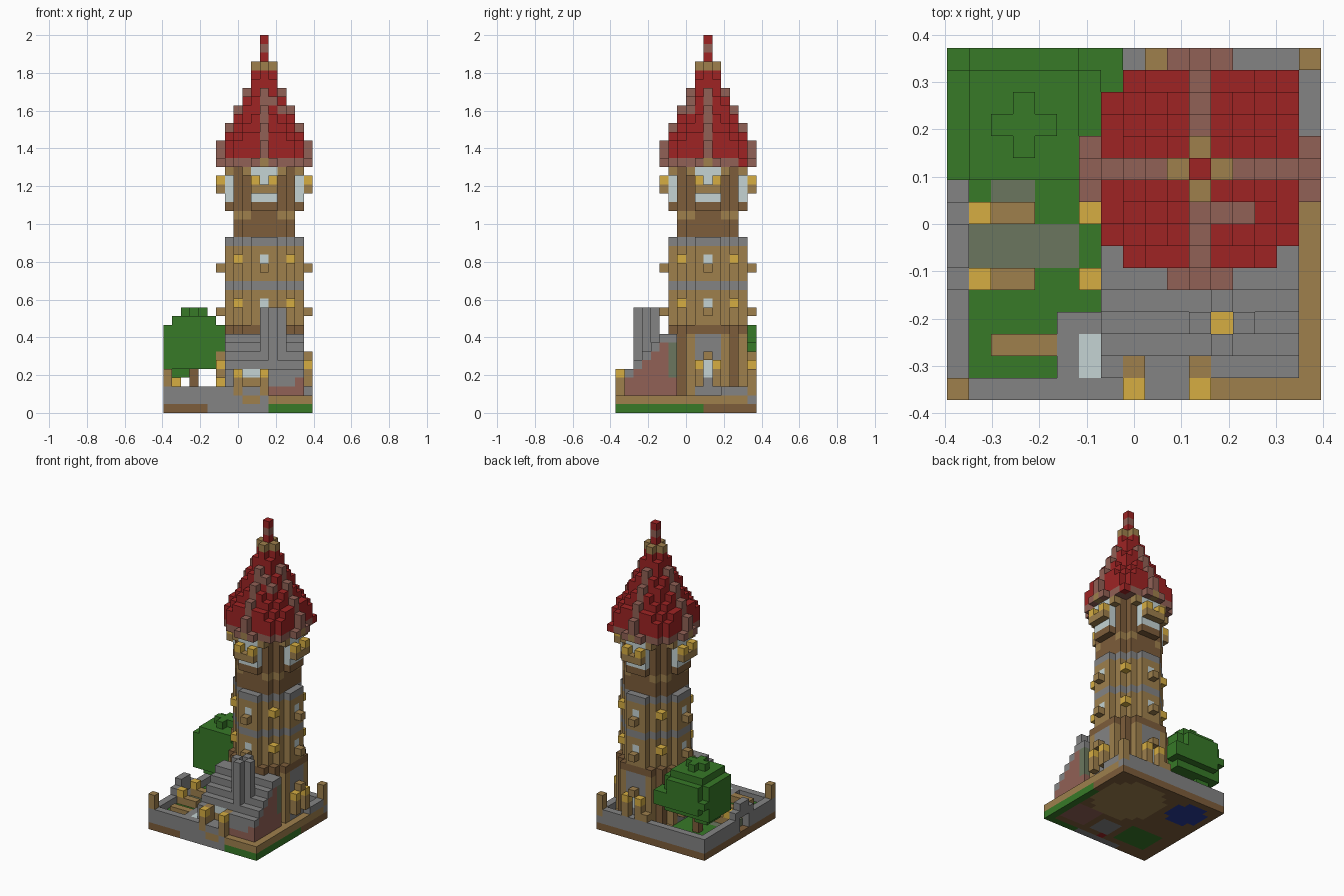
import bpy, bmesh
from mathutils import Vector

if "Cube" in bpy.data.objects:
    bpy.data.objects.remove(bpy.data.objects["Cube"], do_unlink=True)

NX, NY, NZ = 17, 16, 43          # size in blocks
V = 2 / NZ                       # block edge
CX, CY = 11, 10                  # tower axis


def linear(c):
    return c / 12.92 if c < 0.04 else ((c + 0.055) / 1.055) ** 2.4


PALETTE = {
    "red": (.62, .14, .14), "mauve": (.57, .38, .335), "tan": (.62, .50, .30),
    "brown": (.49, .365, .23), "grey": (.515, .515, .515), "green": (.215, .475, .155),
    "yellow": (.84, .68, .26), "pale_blue": (.77, .83, .83),
    "moss": (.42, .465, .37), "blue": (.16, .23, .6)}
MATS = {}
for name, rgb in PALETTE.items():
    m = bpy.data.materials.new(name)
    m.use_nodes = True
    col = [linear(c) for c in rgb] + [1]
    m.diffuse_color = col
    bsdf = next(n for n in m.node_tree.nodes if n.type == 'BSDF_PRINCIPLED')
    bsdf.inputs["Base Color"].default_value = col
    MATS[name] = m
ORDER = list(MATS)

cells = {}                       # block -> (part, colour)


def box(part, col, i, j, k):
    """Fill a block range; each axis is a number or an inclusive pair."""
    r = [range(a[0], a[1] + 1) if isinstance(a, tuple) else (a,) for a in (i, j, k)]
    for x in r[0]:
        for y in r[1]:
            for z in r[2]:
                cells[x, y, z] = (part, col)


def disc(part, col, r2, k):
    """Round tower slab; col is a colour or a rule of the offsets."""
    for dx in range(-5, 6):
        for dy in range(-5, 6):
            if dx * dx + dy * dy <= r2:
                c = col(abs(dx), abs(dy)) if callable(col) else col
                box(part, c, CX + dx, CY + dy, k)


def four(part, col, out, side, k):
    """Repeat blocks on the tower's four faces, mirrored sideways."""
    for s in {side, -side}:
        for x, y in ((out, s), (-out, s), (s, out), (s, -out)):
            box(part, col, CX + x, CY + y, k)


# Ground slab
box("ground", "brown", (0, 16), (0, 15), 0)
box("ground", "green", (2, 6), (2, 5), 0)
box("ground", "blue", (1, 5), (11, 13), 0)
box("ground", "blue", (2, 4), (10, 14), 0)
box("ground", "mauve", (12, 15), (2, 5), 0)
box("ground", "grey", (8, 10), (2, 4), 0)
box("ground", "red", 8, 1, 0)
disc("ground", "tan", 20, 0)
box("ground", "green", (12, 16), 0, 0)
box("ground", "green", 16, (0, 9), 0)
box("lawn", "green", (0, 6), (0, 15), 1)
box("courtyard", "tan", (7, 16), (0, 15), 1)

# Perimeter wall, gate and corner posts
box("wall", "grey", (5, 11), 0, 0)
box("wall", "grey", (0, 11), 0, (1, 2))
box("wall", "tan", (9, 10), 0, 1)
box("wall", "grey", 0, (0, 15), (1, 2))
box("wall", "grey", (0, 16), 15, (1, 2))
box("wall", "grey", 16, (12, 15), 2)
for j in (6, 7):
    for k in (1, 2):
        cells.pop((0, j, k))
box("gate_arch", "grey", 0, (6, 7), (3, 4))
for j in (5, 8):
    box("gate_arch", "grey", 0, j, 3)
box("corner_post", "tan", 0, 0, (3, 4))
box("corner_post", "tan", 16, 15, (2, 4))
box("wall_post", "tan", 9, 15, 3)

# Garden path, rails, bench and low terrace
box("path", "moss", (1, 5), (6, 7), 1)
box("path", "moss", (2, 3), 9, 1)
for j in (5, 8):
    box("garden_rail", "tan", (2, 3), j, 2)
    for i in (1, 6):
        box("garden_post", "tan", i, j, 2)
        box("garden_lantern", "yellow", i, j, 3)
box("bench", "tan", (2, 4), 2, 2)
box("terrace", "grey", (5, 6), (1, 3), 2)
box("terrace_window", "pale_blue", 6, (1, 2), 2)


# Tower base
def base_rule(a, b):
    lo = min(a, b)
    return "tan" if lo == 2 else "brown" if lo == 3 else "grey"


disc("tower_base", base_rule, 20, (1, 8))
disc("tower_base", "brown", 20, 9)
four("base_window", "pale_blue", 4, 0, (4, 5))
four("base_lantern_post", "tan", 5, 1, (3, 4))
four("base_lantern", "yellow", 5, 1, 5)

# Lean-to annex: plastered walls under a stepped roof
for j in range(1, 7):
    top = min(3 + j, 8)
    box("annex_walls", "mauve", (7, 15), j, (1, top - 1))
    box("annex_roof", "grey", (7, 15), j, top)
box("annex_front", "grey", (7, 14), 1, 3)
box("annex_side_door", "moss", 15, 6, (4, 7))

# Recessed doorway and porch lanterns
for i in (9, 10):
    for k in (3, 4):
        cells.pop((i, 1, k))
box("doorstep", "grey", (9, 10), 1, 2)
box("door", "tan", (9, 10), 2, 3)
box("door_window", "pale_blue", (9, 10), 2, 4)
for i in (8, 11):
    box("porch_post", "tan", i, (0, 1), (2, 4))
    box("porch_lantern", "yellow", i, 0, 4)

# Chimney with fire in the middle
box("chimney", "grey", (11, 13), 3, (5, 11))
box("chimney", "grey", 12, (2, 4), (5, 11))
box("chimney_fire", "yellow", 12, 3, 10)
cells.pop((12, 3, 11))

# Main shaft with stone bands, windows, ledges and corner lanterns
disc("tower_shaft", "tan", 17, (10, 18))
for k in (14, 19):
    disc("stone_band", "grey", 17, k)
for k in (12, 17):
    four("shaft_window", "pale_blue", 4, 0, k)
    four("shaft_lantern", "yellow", 3, 3, k)
for k in (6, 11, 16):
    four("window_ledge", "tan", 5, 0, k)

# Upper room with bay windows and railings
disc("upper_room", "brown", 13, (20, 27))
four("upper_bracket", "tan", 3, 2, 22)
for s in (0, 1):
    four("bay_sill", "brown", 4, s, 23)
    four("bay_window", "pale_blue", 4, s, (24, 27))
    four("balcony_rail", "tan", 5, s, 25)
four("balcony_lantern", "yellow", 5, 1, 26)
four("eave_bracket", "tan", 4, 2, 27)


# Conical spire: red layers with a ridge on each side
def roof_rule(a, b):
    return "mauve" if min(a, b) == 0 else "red"


disc("roof_eave", "mauve", 26, 28)
box("roof_eave", "red", 15, 14, 28)
four("eave_key", "tan", 5, 0, 28)
for k in range(29, 37):
    disc("roof", roof_rule, min(25, ((40 - k) / 2) ** 2), k)
box("roof_patch", "mauve", 12, 8, 35)
box("roof_patch", "mauve", 13, 8, 34)
for k in (37, 38):
    disc("spire", "red", ((40 - k) / 2) ** 2, k)
disc("spire_collar", "tan", 1, 39)
for k, c in enumerate(("red", "mauve", "red")):
    box("spire_tip", c, CX, CY, 40 + k)

# Tree: a rounded crown, flattened along the back wall
box("tree_trunk", "brown", 3, 12, (2, 5))
for i in range(0, 7):
    for j in range(10, 16):
        for k in range(6, 10) if j == 15 else range(5, 12):
            d = ((i - 3) / 4) ** 2 + ((j - 12) / 4.6) ** 2 + ((k - 7) / 4.18) ** 2
            if d <= 1 and (i, j, k) not in cells:
                box("tree_crown", "green", i, j, k)
box("tree_crown", "green", (1, 2), (11, 13), 4)
box("tree_crown", "green", (6, 7), (14, 15), (6, 7))

# Turn each part into a mesh of its exposed block faces
AXES = [Vector(a) * s for a in ((1, 0, 0), (0, 1, 0), (0, 0, 1)) for s in (1, -1)]
parts = {}
for cell, (part, col) in cells.items():
    parts.setdefault(part, []).append((cell, col))
for part, blocks in parts.items():
    bm = bmesh.new()
    for cell, col in blocks:
        for n in AXES:
            if tuple(int(c + d) for c, d in zip(cell, n)) in cells:
                continue
            u = Vector((n.y, n.z, n.x))
            w = n.cross(u)
            mid = Vector(cell) + Vector((.5, .5, .5)) + n / 2
            mid -= Vector((NX / 2, NY / 2, 0))
            quad = [mid + (u * a + w * b) / 2 for a, b in ((1, 1), (-1, 1), (-1, -1), (1, -1))]
            f = bm.faces.new([bm.verts.new(p * V) for p in quad])
            f.material_index = ORDER.index(col)
    bmesh.ops.remove_doubles(bm, verts=bm.verts, dist=V / 100)
    mesh = bpy.data.meshes.new(part)
    bm.to_mesh(mesh)
    bm.free()
    for m in MATS.values():
        mesh.materials.append(m)
    bpy.context.collection.objects.link(bpy.data.objects.new(part, mesh))
